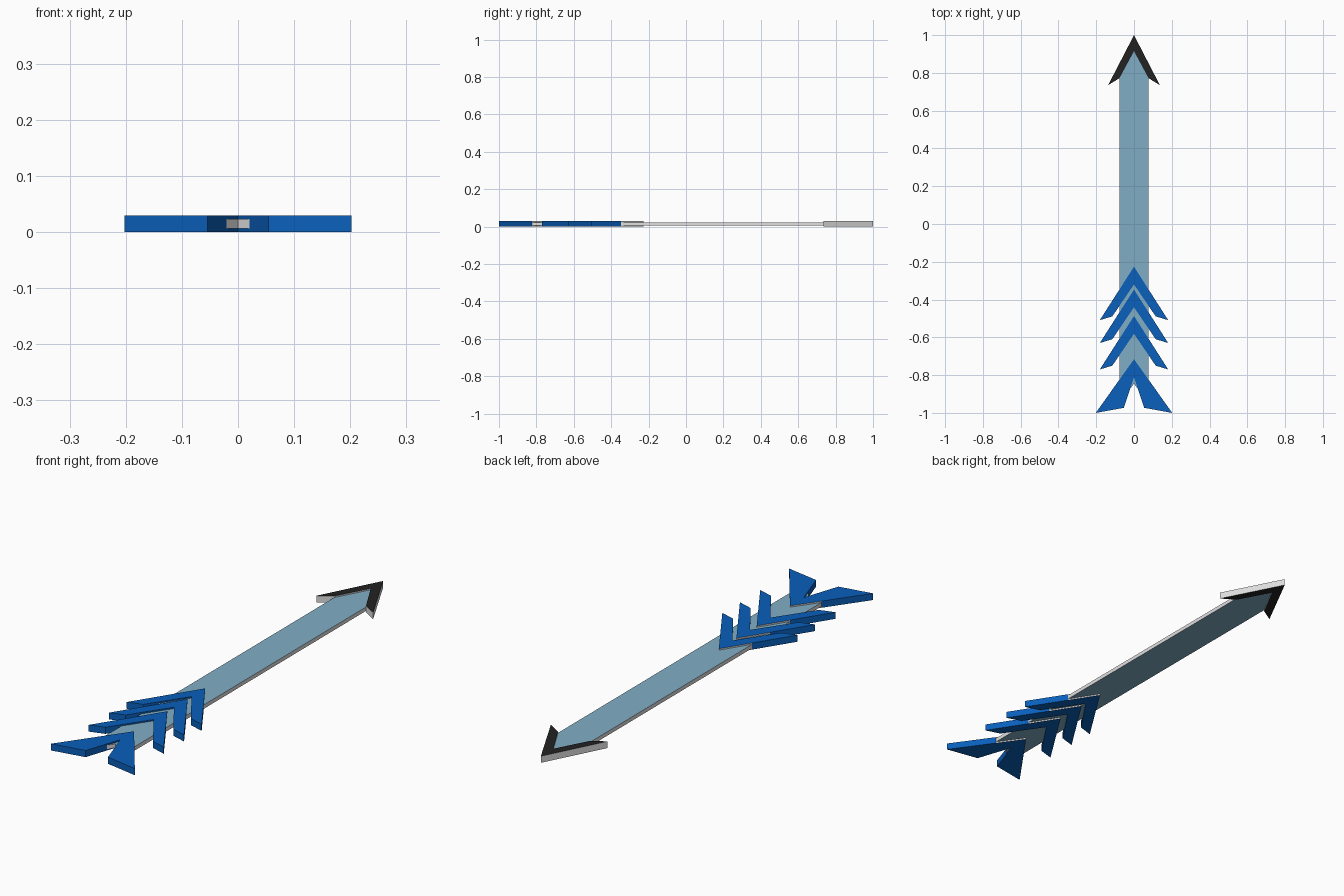
import bpy, bmesh

if "Cube" in bpy.data.objects:
    bpy.data.objects.remove(bpy.data.objects["Cube"])

def material(name, rgb):
    m = bpy.data.materials.new(name)
    m.diffuse_color = (*rgb, 1)
    m.use_nodes = True
    m.node_tree.nodes["Principled BSDF"].inputs["Base Color"].default_value = m.diffuse_color
    return m

BLUE = material("feather blue", (0.003, 0.115, 0.50))
PALE = material("shaft pale blue", (0.22, 0.42, 0.56))
BLACK = material("head black", (0.016, 0.016, 0.016))
GREY = material("edge light grey", (0.75, 0.75, 0.75))

SHAFT_X = 0.077
TOP = 0.029

def flat_part(name, half, z0, z1, mats, side_rule):
    """Mirror a right-hand outline (first and last points on x = 0) and extrude it."""
    outline = half + [(-x, y) for x, y in reversed(half[1:-1])]
    bm = bmesh.new()
    face = bm.faces.new([bm.verts.new((x, y, z0)) for x, y in outline])
    ext = bmesh.ops.extrude_face_region(bm, geom=[face], use_keep_orig=True)
    for v in ext["geom"]:
        if isinstance(v, bmesh.types.BMVert):
            v.co.z = z1
    bmesh.ops.recalc_face_normals(bm, faces=bm.faces)
    for f in bm.faces:
        side = abs(f.normal.z) < 0.5
        f.material_index = 1 if side and side_rule(f) else 0
    # concave caps triangulate cleanly
    bmesh.ops.triangulate(bm, faces=[f for f in bm.faces if len(f.verts) > 4])
    me = bpy.data.meshes.new(name)
    bm.to_mesh(me)
    bm.free()
    for m in mats:
        me.materials.append(m)
    ob = bpy.data.objects.new(name, me)
    bpy.context.collection.objects.link(ob)
    return ob

def chevron(name, tip, wing, inner, apex):
    """Blue feather; its leading edge is grey where it crosses the shaft."""
    t = SHAFT_X / wing[0]
    cross = (SHAFT_X, tip + (wing[1] - tip) * t)
    flat_part(name, [(0, tip), cross, wing, inner, (0, apex)], 0, TOP, [BLUE, GREY],
              lambda f: f.normal.y > 0 and abs(f.calc_center_median().x) < SHAFT_X)

# Shaft: pointed front, notched back, grey rim
flat_part("shaft", [(0, 0.925), (SHAFT_X, 0.78), (SHAFT_X, -0.95), (0, -0.845)],
          0.006, 0.023, [PALE, GREY], lambda f: True)

# Arrow head
flat_part("arrow_head", [(0, 1.0), (0.137, 0.735), (SHAFT_X, 0.772), (0, 0.915)],
          0, TOP, [BLACK, GREY], lambda f: True)

# Three feathers and the wider tail
for i, y in enumerate((-0.226, -0.347, -0.487)):
    chevron(f"feather_{i + 1}", y, (0.181, y - 0.283), (0.115, y - 0.263), y - 0.094)
chevron("tail_feather", -0.716, (0.2025, -1.0), (0.054, -0.973), -0.812)
